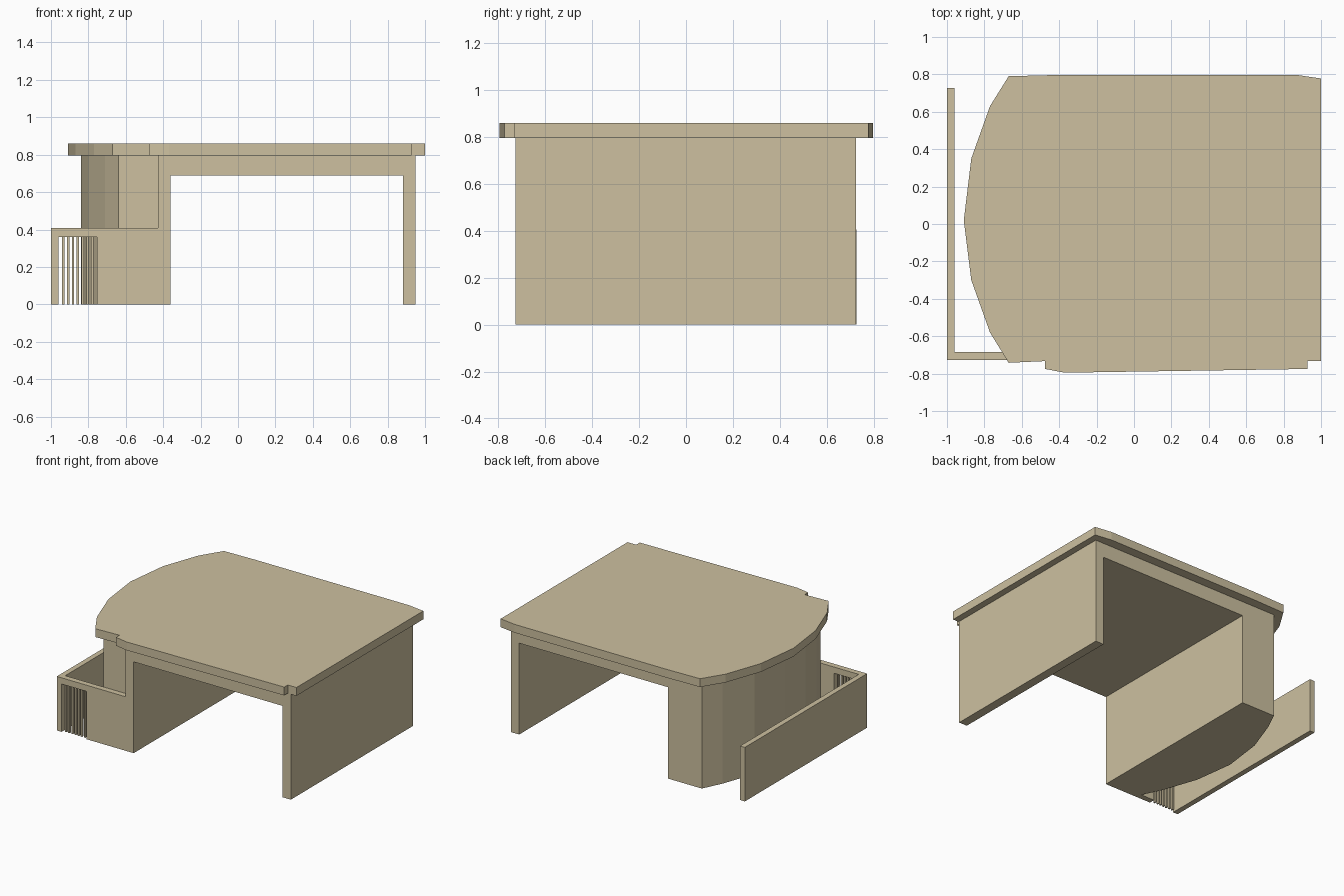
import bpy, bmesh
from mathutils import Vector

if "Cube" in bpy.data.objects:
    bpy.data.objects.remove(bpy.data.objects["Cube"])

# Warm stone colour
stone = bpy.data.materials.new("stone")
stone.diffuse_color = (0.61, 0.53, 0.35, 1)
stone.use_nodes = True
stone.node_tree.nodes["Principled BSDF"].inputs["Base Color"].default_value = stone.diffuse_color


def prism(name, points, start, end, axis="z"):
    """Extrude a closed outline along z (points are x, y) or y (points are x, z)."""
    bm = bmesh.new()
    if axis == "z":
        verts = [bm.verts.new((a, b, start)) for a, b in points]
        direction = Vector((0, 0, end - start))
    else:
        verts = [bm.verts.new((a, start, b)) for a, b in points]
        direction = Vector((0, end - start, 0))
    face = bm.faces.new(verts)
    out = bmesh.ops.extrude_face_region(bm, geom=[face], use_keep_orig=True)
    moved = [g for g in out["geom"] if isinstance(g, bmesh.types.BMVert)]
    bmesh.ops.translate(bm, verts=moved, vec=direction)
    bmesh.ops.recalc_face_normals(bm, faces=bm.faces[:])
    mesh = bpy.data.meshes.new(name)
    bm.to_mesh(mesh)
    bm.free()
    mesh.materials.append(stone)
    obj = bpy.data.objects.new(name, mesh)
    bpy.context.collection.objects.link(obj)
    return obj


def box(name, x0, x1, y0, y1, z0, z1):
    return prism(name, [(x0, y0), (x1, y0), (x1, y1), (x0, y1)], z0, z1)


FRONT, BACK = -0.728, 0.726
TOP, LOW = 0.797, 0.407

# Flat roof with a bowed left end and notched front corners
prism("roof", [(-0.67, 0.79), (-0.77, 0.63), (-0.87, 0.35), (-0.91, 0.02),
               (-0.87, -0.30), (-0.77, -0.58), (-0.67, -0.742), (-0.475, -0.733),
               (-0.475, -0.775), (-0.37, -0.795), (0.928, -0.775), (0.928, -0.733),
               (1.0, -0.733), (1.0, 0.778), (0.87, 0.797), (-0.40, 0.797)], TOP, 0.86)

# Passage: left pier, ceiling and right wall as one arch
prism("passage_arch", [(-0.427, 0), (-0.36, 0), (-0.36, 0.688), (0.882, 0.688),
                       (0.882, 0), (0.95, 0), (0.95, TOP), (-0.427, TOP)],
      FRONT, BACK, "y")

# Solid room with a faceted bowed side
prism("bowed_room", [(-0.427, -0.685), (-0.427, BACK), (-0.64, BACK), (-0.71, 0.58),
                     (-0.80, 0.33), (-0.84, 0.02), (-0.80, -0.28), (-0.71, -0.54),
                     (-0.64, -0.685)], 0, TOP)

# Low yard walls: long side wall, and front wall with a barred opening
box("yard_side_wall", -1.0, -0.96, FRONT, 0.728, 0, LOW)
prism("yard_front_wall", [(-0.96, 0.36), (-0.753, 0.36), (-0.753, 0), (-0.427, 0),
                          (-0.427, LOW), (-0.96, LOW)], FRONT, -0.685, "y")

# Gate bars
for i in range(1, 8):
    x = -0.96 + i * 0.0259
    box(f"gate_bar_{i}", x - 0.006, x + 0.006, -0.715, -0.697, 0, 0.36)
